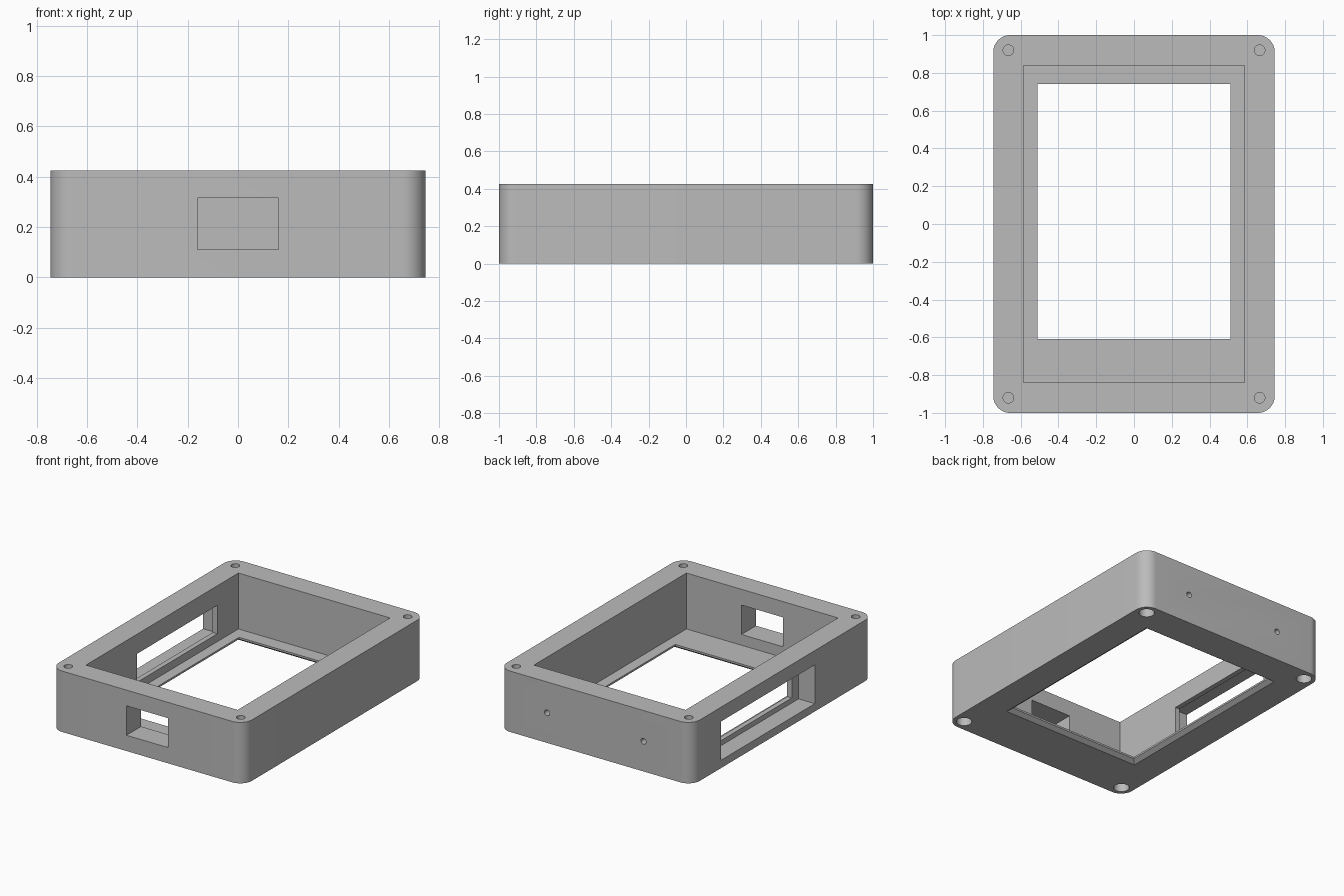
import bpy, bmesh, math
from mathutils import Matrix, Vector

cube = bpy.data.objects.get("Cube")
if cube:
    bpy.data.objects.remove(cube, do_unlink=True)

grey = bpy.data.materials.new("plain grey")
grey.use_nodes = True
colour = (0.5, 0.5, 0.5, 1)
grey.diffuse_color = colour
grey.node_tree.nodes["Principled BSDF"].inputs["Base Color"].default_value = colour

HX, HY, H = 0.745, 1.0, 0.425      # outer half sizes and height
CX, CY, FLOOR = 0.585, 0.84, 0.035  # cavity half sizes and floor level


def make_object(name, bm):
    bmesh.ops.recalc_face_normals(bm, faces=bm.faces)
    mesh = bpy.data.meshes.new(name)
    bm.to_mesh(mesh)
    bm.free()
    obj = bpy.data.objects.new(name, mesh)
    bpy.context.collection.objects.link(obj)
    mesh.materials.append(grey)
    return obj


def box(name, low, high, flare=0):
    """Box between two corners; flare widens the bottom in x and y."""
    low, high = Vector(low), Vector(high)
    bm = bmesh.new()
    bmesh.ops.create_cube(bm, size=1)
    for v in bm.verts:
        side = v.co * 2
        v.co = (low + high) / 2 + v.co * (high - low)
        if side.z < 0:
            v.co += Vector((side.x, side.y, 0)) * flare
    return make_object(name, bm)


def cylinder(name, centre, radius, depth, turn=0):
    bm = bmesh.new()
    place = Matrix.Translation(centre) @ Matrix.Rotation(turn, 4, 'X')
    bmesh.ops.create_cone(bm, cap_ends=True, segments=32, radius1=radius,
                          radius2=radius, depth=depth, matrix=place)
    return make_object(name, bm)


# Case body with rounded upright corners
case = box("case_frame", (-HX, -HY, 0), (HX, HY, H))
bm = bmesh.new()
bm.from_mesh(case.data)
uprights = [e for e in bm.edges
            if abs(e.verts[0].co.z - e.verts[1].co.z) > H / 2]
bmesh.ops.bevel(bm, geom=uprights, offset=0.09, segments=12,
                profile=0.5, affect='EDGES')
bm.to_mesh(case.data)
bm.free()

cutters = [
    # Main cavity, open at the top
    box("cavity", (-CX, -CY, FLOOR), (CX, CY, H + 0.1)),
    # Display window with a chamfer on its underside
    box("window", (-0.51, -0.61, -0.1), (0.51, 0.74, 0.1)),
    box("window_chamfer", (-0.51, -0.61, -0.022), (0.51, 0.74, 0.022), 0.06),
    # Port through the front wall
    box("front_port", (-0.16, -1.1, 0.11), (0.16, -0.8, 0.315)),
    # Side slot: wide outer recess and smaller inner opening
    box("slot_recess", (-0.85, -0.355, 0.055), (-0.62, 0.68, 0.325)),
    box("slot_opening", (-0.7, -0.28, 0.09), (-0.5, 0.607, 0.288)),
]

for sx in (-1, 1):
    # Blind screw holes in the back wall
    cutters.append(cylinder("back_hole", (sx * 0.372, HY, 0.21), 0.02, 0.2,
                            math.pi / 2))
    for sy in (-1, 1):
        # Corner screw holes above, counterbores below
        x, y = sx * 0.665, sy * 0.92
        cutters.append(cylinder("corner_hole", (x, y, H), 0.028, 0.5))
        cutters.append(cylinder("counterbore", (x, y, 0), 0.05, 0.12))

# Cut everything out of the case, then drop the cutters
bpy.context.view_layer.objects.active = case
for cutter in cutters:
    cutter.hide_render = True
    mod = case.modifiers.new(cutter.name, 'BOOLEAN')
    mod.operation = 'DIFFERENCE'
    mod.solver = 'EXACT'
    mod.object = cutter
    bpy.ops.object.modifier_apply(modifier=mod.name)
    bpy.data.objects.remove(cutter, do_unlink=True)

bpy.ops.object.select_all(action='DESELECT')
case.select_set(True)
bpy.ops.object.shade_smooth_by_angle(angle=math.radians(30))
